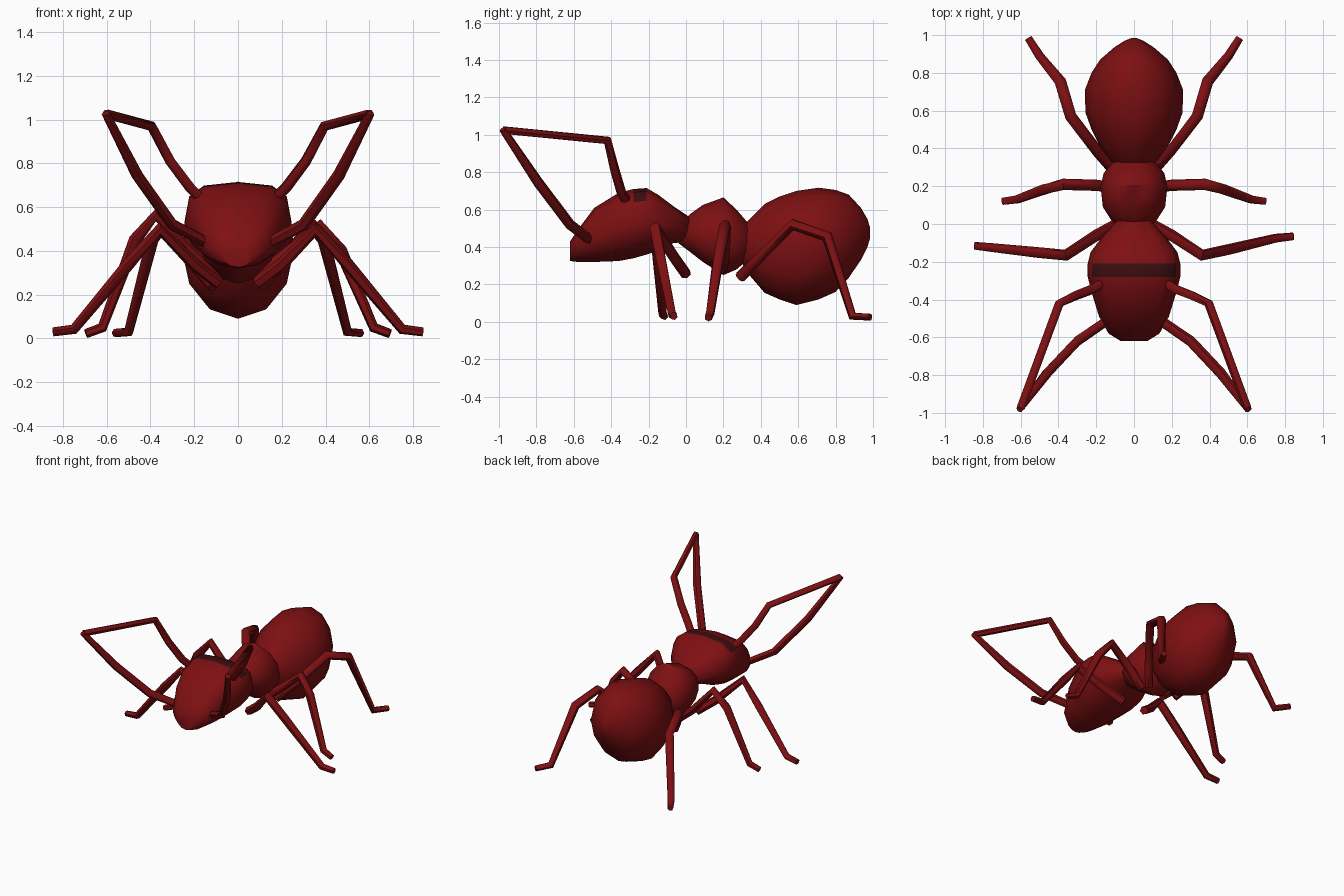
import bpy, bmesh, math
from mathutils import Vector


def material(name, rgb):
    m = bpy.data.materials.new(name)
    m.diffuse_color = (*rgb, 1)
    return m


RED = material("deep red", (0.205, 0.005, 0.006))
DARK = material("dark maroon", (0.045, 0.004, 0.005))


def finish(name, rings, angle):
    """Skin a list of closed point rings into a capped, smooth-shaded object."""
    bm = bmesh.new()
    loops = [[bm.verts.new(p) for p in ring] for ring in rings]
    n = len(loops[0])
    for a, b in zip(loops, loops[1:]):
        for i in range(n):
            j = (i + 1) % n
            bm.faces.new((a[i], a[j], b[j], b[i]))
    bm.faces.new(loops[0])
    bm.faces.new(loops[-1])
    bmesh.ops.recalc_face_normals(bm, faces=bm.faces)
    me = bpy.data.meshes.new(name)
    bm.to_mesh(me)
    bm.free()
    ob = bpy.data.objects.new(name, me)
    bpy.context.collection.objects.link(ob)
    me.materials.append(RED)
    bpy.ops.object.select_all(action='DESELECT')
    ob.select_set(True)
    bpy.context.view_layer.objects.active = ob
    bpy.ops.object.shade_smooth_by_angle(angle=math.radians(angle))
    return ob


def body(name, sections, sides=12, top=1.0, bottom=1.0):
    """Sections are (y, half width, z low, z high, z of widest line)."""
    rings = []
    for y, w, lo, hi, mid in sections:
        ring = []
        for i in range(sides):
            a = 2 * math.pi * i / sides
            s, c = math.sin(a), math.cos(a)
            p = top if c > 0 else bottom
            x = math.copysign(abs(s) ** p, s) * w
            h = (hi - mid) if c > 0 else (mid - lo)
            ring.append((x, y, mid + math.copysign(abs(c) ** p, c) * h))
        rings.append(ring)
    return finish(name, rings, 50)


def limb(name, pts, radii, sides=6):
    """Sweep a polygon along a jointed path, mitred at the joints."""
    pts = [Vector(p) for p in pts]
    dirs = [(b - a).normalized() for a, b in zip(pts, pts[1:])]
    rings = []
    u = dirs[0].orthogonal().normalized()
    for k, p in enumerate(pts):
        d0, d1 = dirs[max(k - 1, 0)], dirs[min(k, len(dirs) - 1)]
        t = (d0 + d1).normalized()
        u = (u - t * u.dot(t)).normalized()
        v = t.cross(u)
        rings.append([p + radii[k] * (u * math.cos(a) + v * math.sin(a))
                      for a in (2 * math.pi * i / sides for i in range(sides))])
    return finish(name, rings, 60)


# Head: blunt muzzle, flattened crown, narrow neck
head = body("head", [
    (-0.62, 0.07, 0.325, 0.43, 0.38),
    (-0.58, 0.135, 0.32, 0.49, 0.41),
    (-0.49, 0.185, 0.32, 0.61, 0.45),
    (-0.36, 0.225, 0.325, 0.69, 0.50),
    (-0.28, 0.245, 0.34, 0.71, 0.52),
    (-0.21, 0.245, 0.36, 0.715, 0.53),
    (-0.15, 0.23, 0.38, 0.68, 0.52),
    (-0.07, 0.17, 0.42, 0.62, 0.51),
    (0.02, 0.09, 0.43, 0.56, 0.49)], top=0.65, bottom=1.0)

# Dark patch across the crown
head.data.materials.append(DARK)
for f in head.data.polygons:
    if -0.28 < f.center.y < -0.20 and f.center.z > 0.64:
        f.material_index = 1

# Thorax
body("thorax", [
    (-0.04, 0.05, 0.42, 0.51, 0.46),
    (0.02, 0.12, 0.375, 0.575, 0.47),
    (0.09, 0.165, 0.32, 0.625, 0.46),
    (0.20, 0.177, 0.25, 0.665, 0.45),
    (0.27, 0.16, 0.28, 0.60, 0.44),
    (0.33, 0.11, 0.33, 0.53, 0.43),
    (0.37, 0.04, 0.38, 0.46, 0.42)])

# Abdomen
body("abdomen", [
    (0.26, 0.05, 0.38, 0.46, 0.42),
    (0.33, 0.12, 0.26, 0.54, 0.41),
    (0.42, 0.185, 0.155, 0.63, 0.40),
    (0.50, 0.225, 0.12, 0.67, 0.40),
    (0.59, 0.257, 0.09, 0.70, 0.41),
    (0.71, 0.26, 0.12, 0.717, 0.42),
    (0.80, 0.225, 0.16, 0.705, 0.43),
    (0.87, 0.18, 0.235, 0.68, 0.44),
    (0.935, 0.105, 0.33, 0.61, 0.46),
    (0.97, 0.05, 0.40, 0.55, 0.47),
    (0.985, 0.012, 0.45, 0.50, 0.475)])

# Limbs for each side
for side, s in (("left", -1), ("right", 1)):
    left = s < 0

    def path(*pts):
        return [(s * x, y, z) for x, y, z in pts]

    # Antenna rises from the crown, then folds back down to the jaw
    limb(f"{side}_antenna", path(
        (0.15, -0.30, 0.62), (0.22, -0.345, 0.69), (0.31, -0.38, 0.81),
        (0.395, -0.42, 0.97), (0.60, -0.975, 1.025)),
        (0.026, 0.026, 0.025, 0.024, 0.022))
    limb(f"{side}_feeler", path(
        (0.605, -0.98, 1.03), (0.46, -0.79, 0.745), (0.30, -0.62, 0.52),
        (0.11, -0.49, 0.42)),
        (0.02, 0.028, 0.028, 0.026))

    # Front leg, slightly different pose per side
    dy = -0.05 if left else 0.0
    limb(f"{side}_front_leg", path(
        (0.09, 0.0, 0.255), (0.20, -0.06, 0.34), (0.36, -0.165, 0.50),
        (0.50, -0.135 + dy / 3, 0.34), (0.75, -0.075 + dy, 0.042),
        (0.845, -0.065 + dy, 0.03)),
        (0.03, 0.03, 0.031, 0.029, 0.024, 0.021))

    # Middle leg
    kz = 0.05 if left else 0.0
    limb(f"{side}_middle_leg", path(
        (0.09, 0.19, 0.28), (0.20, 0.205, 0.37), (0.375, 0.21, 0.515 + kz),
        (0.47, 0.185, 0.40 + kz), (0.62, 0.13, 0.05), (0.695, 0.12, 0.022)),
        (0.03, 0.03, 0.031, 0.03, 0.024, 0.021))

    # Hind leg
    limb(f"{side}_hind_leg", path(
        (0.11, 0.29, 0.24), (0.19, 0.38, 0.33), (0.335, 0.57, 0.52),
        (0.39, 0.755, 0.455), (0.50, 0.89, 0.03), (0.56, 0.985, 0.025)),
        (0.031, 0.03, 0.031, 0.031, 0.024, 0.02))
